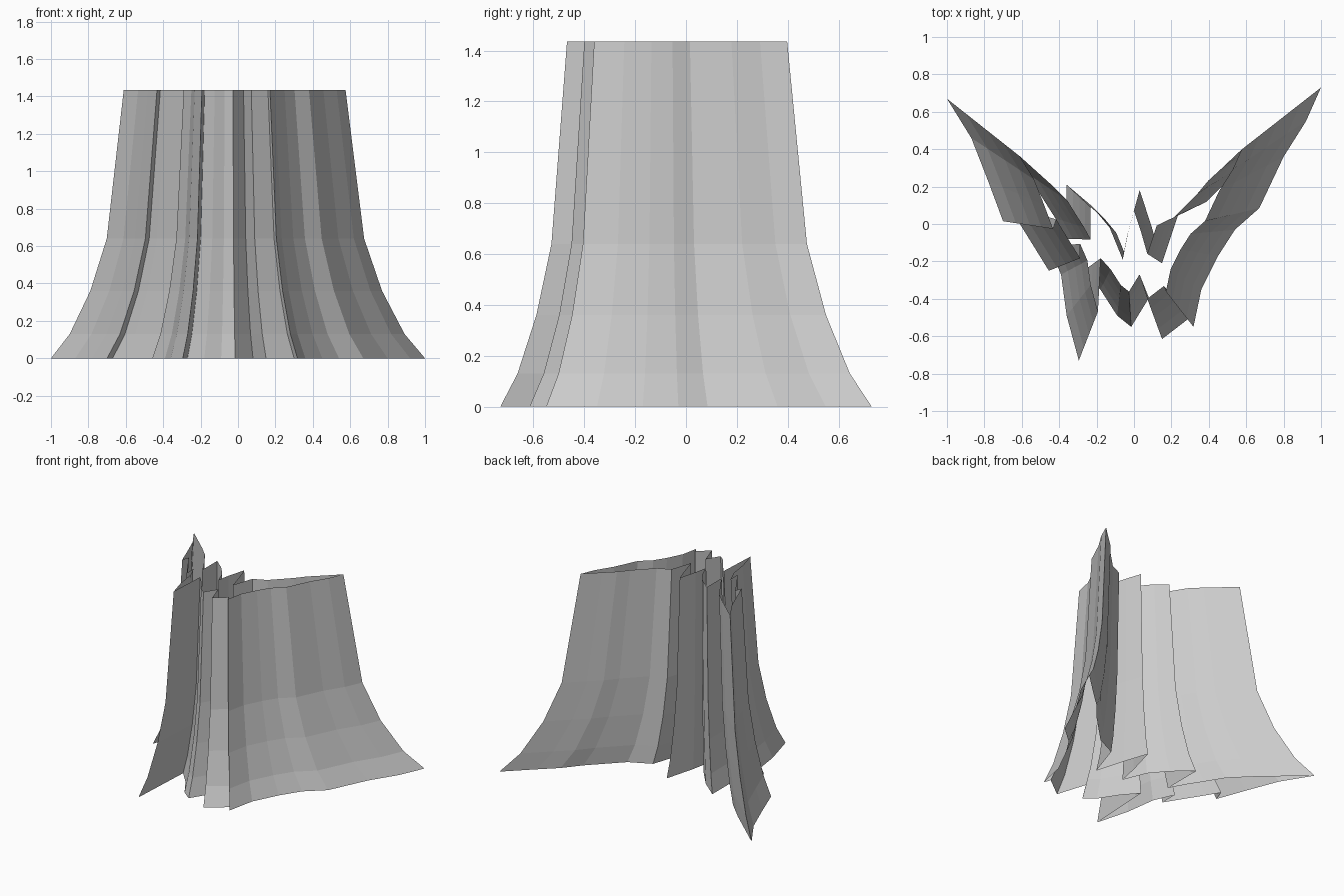
import bpy, bmesh
from mathutils import Vector

if "Cube" in bpy.data.objects:
    bpy.data.objects.remove(bpy.data.objects["Cube"])

# Pleated outline at floor level: front side left to right, then back side right to left
FRONT = [(-1, .67), (-.87, .46), (-.78, .23), (-.70, .015), (-.67, .10), (-.61, 0),
         (-.455, -.25), (-.455, -.12), (-.39, -.27), (-.36, -.49), (-.295, -.73),
         (-.27, -.25), (-.18, -.35), (-.09, -.49), (-.015, -.55), (.08, -.395),
         (.15, -.615), (.30, -.50), (.318, -.55), (.36, -.35), (.45, -.17),
         (.54, -.03), (.67, .085), (.80, .36), (.92, .55)]
BACK = [(1, .73), (.82, .56), (.70, .45), (.60, .33), (.47, .20), (.39, .12),
        (.235, .045), (.20, -.06), (.15, -.21), (.09, 0), (.03, .18), (-.03, -.04),
        (-.06, -.19), (-.13, -.02), (-.23, .10), (-.36, .21), (-.36, -.08),
        (-.42, .03), (-.49, .14), (-.57, .27), (-.70, .40)]

# Flare: (height, scale of the outline about the pivot)
LEVELS = [(0, 1), (.13, .895), (.36, .78), (.64, .688), (1.435, .593)]
PIVOT = Vector((-.044, -.086))


def flared_tube(name, outline, levels):
    """Stack scaled copies of a closed outline and join them with flat faces."""
    bm = bmesh.new()
    rings = []
    for z, s in levels:
        pts = [PIVOT + (Vector(p) - PIVOT) * s for p in outline]
        rings.append([bm.verts.new((p.x, p.y, z)) for p in pts])
    n = len(outline)
    for lower, upper in zip(rings, rings[1:]):
        for i in range(n):
            j = (i + 1) % n
            bm.faces.new((lower[i], lower[j], upper[j], upper[i]))
    mesh = bpy.data.meshes.new(name)
    bm.to_mesh(mesh)
    bm.free()
    obj = bpy.data.objects.new(name, mesh)
    bpy.context.collection.objects.link(obj)
    return obj


# Open pleated cloth wall
flared_tube("pleated_drape", FRONT + BACK, LEVELS)
